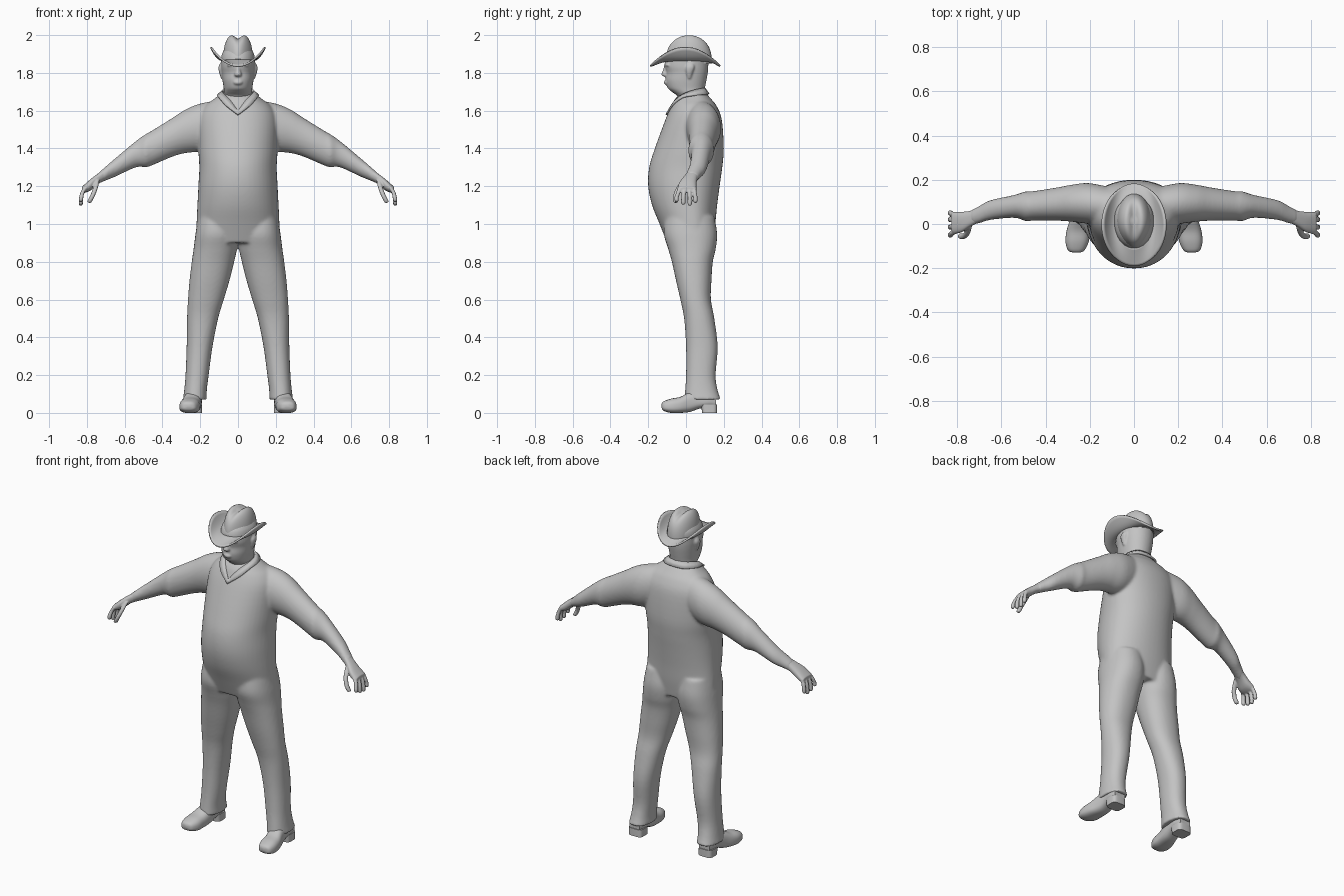
import bpy, bmesh, math

cube = bpy.data.objects.get("Cube")
if cube:
    bpy.data.objects.remove(cube)

grey = bpy.data.materials.new("plain_grey")
grey.diffuse_color = (0.55, 0.55, 0.55, 1)
grey.use_nodes = True
grey.node_tree.nodes["Principled BSDF"].inputs["Base Color"].default_value = (0.55, 0.55, 0.55, 1)


def spline(rows, steps=4):
    """Catmull-Rom interpolation through the rows."""
    out = []
    for i in range(len(rows) - 1):
        a, b, c, d = rows[max(i - 1, 0)], rows[i], rows[i + 1], rows[min(i + 2, len(rows) - 1)]
        for k in range(steps):
            t = k / steps
            out.append([0.5 * (2 * q + (r - p) * t + (2 * p - 5 * q + 4 * r - s) * t * t
                               + (3 * q - p - 3 * r + s) * t ** 3)
                        for p, q, r, s in zip(a, b, c, d)])
    return out + [list(rows[-1])]


def loft(bm, axis, rows, side=1, n=2.0, bias=0.5, seg=32):
    """Closed loft. Row = position on axis, then low/high bounds on the other two axes."""
    rings = []
    for t, u0, u1, v0, v1 in spline(rows):
        cu, ru, cv = (u0 + u1) / 2, (u1 - u0) / 2, v0 + bias * (v1 - v0)
        ring = []
        for k in range(seg):
            a = 2 * math.pi * k / seg
            c, s = math.cos(a), math.sin(a)
            u = cu + ru * math.copysign(abs(c) ** (2 / n), c)
            v = cv + (v1 - cv if s > 0 else cv - v0) * math.copysign(abs(s) ** (2 / n), s)
            x, y, z = {"x": (t, u, v), "y": (u, t, v), "z": (u, v, t)}[axis]
            ring.append(bm.verts.new((x * side, y, z)))
        rings.append(ring)
    for r, q in zip(rings, rings[1:]):
        for k in range(seg):
            m = (k + 1) % seg
            bm.faces.new((r[k], r[m], q[m], q[k]))
    bm.faces.new(rings[0])
    bm.faces.new(rings[-1])


def finish(bm, name, voxel=0, smooth=0):
    """Makes the object, optionally fusing its pieces into one skin."""
    bmesh.ops.recalc_face_normals(bm, faces=bm.faces)
    me = bpy.data.meshes.new(name)
    bm.to_mesh(me)
    bm.free()
    me.materials.append(grey)
    ob = bpy.data.objects.new(name, me)
    bpy.context.collection.objects.link(ob)
    for o in bpy.context.selected_objects:
        o.select_set(False)
    ob.select_set(True)
    bpy.context.view_layer.objects.active = ob
    bpy.ops.object.shade_smooth_by_angle(angle=math.radians(50))
    if voxel:
        m = ob.modifiers.new("fuse", 'REMESH')
        m.mode, m.voxel_size, m.use_smooth_shade = 'VOXEL', voxel, True
        m = ob.modifiers.new("soften", 'SMOOTH')
        m.factor, m.iterations = 0.5, smooth
    return ob


# Body: torso, legs and arms fused into one skin
TORSO = [(1.70, -.08, .08, -.02, .10), (1.66, -.13, .13, -.06, .135), (1.62, -.18, .18, -.08, .165),
         (1.55, -.21, .21, -.11, .19), (1.4, -.21, .21, -.165, .2), (1.3, -.205, .205, -.195, .192),
         (1.2, -.21, .21, -.2, .178), (1.1, -.215, .215, -.18, .165), (1.0, -.22, .22, -.14, .155),
         (.9, -.225, .225, -.1, .14)]
LEG = [(1.04, .01, .21, -.11, .15), (.95, .0, .225, -.118, .165), (.87, .005, .235, -.095, .158),
       (.8, .02, .245, -.075, .142), (.7, .045, .257, -.053, .135), (.6, .075, .265, -.03, .132),
       (.5, .105, .27, -.01, .15), (.35, .135, .272, 0, .168), (.2, .155, .278, 0, .157),
       (.12, .165, .285, -.005, .168), (.07, .165, .292, -.01, .185)]
ARM = [(.08, -.01, .16, 1.42, 1.66), (.2, 0, .185, 1.385, 1.638), (.28, .01, .178, 1.375, 1.605),
       (.35, .015, .165, 1.355, 1.56), (.46, .015, .148, 1.308, 1.492), (.49, .012, .148, 1.30, 1.475),
       (.54, .028, .132, 1.3, 1.44), (.65, .018, .108, 1.25, 1.348), (.7, .003, .082, 1.23, 1.305),
       (.74, -.005, .062, 1.212, 1.27)]
body = bmesh.new()
loft(body, "z", TORSO, n=2.1, bias=.6, seg=48)
for s in (1, -1):
    loft(body, "z", LEG, s, n=2.2)
    loft(body, "x", ARM, s)
finish(body, "clothed_body", .008, 8)

# Hands: palm, four fingers and thumb
PALM = [(.7, .008, .076, 1.235, 1.295), (.74, -.012, .06, 1.212, 1.268),
        (.78, -.038, .055, 1.178, 1.238), (.815, -.042, .055, 1.165, 1.207), (.825, -.035, .05, 1.17, 1.198)]
THUMB = [(1.235, .745, -.008), (1.19, .755, -.04), (1.15, .77, -.055), (1.12, .785, -.055)]


def digit(bm, path, r, s):
    rows = [(z, x - r, x + r, y - r, y + r) for z, x, y in path]
    z, x, y = path[-1]
    rows.append((z - .008, x - r * .4, x + r * .4, y - r * .4, y + r * .4))
    loft(bm, "z", rows, s, seg=12)


for s, label in ((1, "left"), (-1, "right")):
    hand = bmesh.new()
    loft(hand, "x", PALM, s, n=2.4)
    digit(hand, THUMB, .013, s)
    for base, tip, low in ((-.033, -.05, 1.125), (-.008, -.014, 1.11), (.018, .02, 1.105), (.042, .05, 1.12)):
        digit(hand, [(1.195, .805, base), (1.17, .822, base * .6 + tip * .4), (1.14, .83, tip),
                     (low, .832, tip)], .0115, s)
    finish(hand, label + "_hand", .004, 3)

# Head with neck, nose, ears and brow
HEAD = [(1.6, -.07, .07, -.03, .1), (1.67, -.072, .072, -.042, .098), (1.7, -.075, .075, -.075, .097),
        (1.72, -.076, .076, -.097, .1), (1.76, -.082, .082, -.108, .108), (1.8, -.086, .086, -.105, .115),
        (1.84, -.09, .09, -.113, .118), (1.9, -.085, .085, -.1, .118), (1.95, -.05, .05, -.05, .08)]
head = bmesh.new()
loft(head, "z", HEAD, n=2.1, bias=.55, seg=40)
loft(head, "z", [(1.84, -.01, .01, -.115, -.08), (1.81, -.015, .015, -.124, -.08),
                 (1.79, -.021, .021, -.131, -.08), (1.78, -.014, .014, -.118, -.08)], seg=16)
loft(head, "z", [(1.76, -.02, .02, -.112, -.08), (1.75, -.026, .026, -.118, -.08),
                 (1.738, -.02, .02, -.112, -.08)], seg=16)
loft(head, "z", [(1.85, -.055, .055, -.1, -.06), (1.842, -.06, .06, -.116, -.06),
                 (1.832, -.055, .055, -.1, -.06)], n=2.5, seg=24)
for s in (1, -1):
    loft(head, "z", [(1.77, .078, .09, .01, .025), (1.8, .078, .1, 0, .035),
                     (1.83, .078, .104, -.002, .045), (1.85, .078, .095, .01, .04)], s, seg=16)
finish(head, "head", .005, 5)

# Open collar meeting in a V at the front
UPPER = [(0, -.095, 1.6), (.04, -.062, 1.655), (.075, -.015, 1.69), (.083, .04, 1.71),
         (.05, .09, 1.72), (0, .103, 1.72)]
LOWER = [(0, -.108, 1.58), (.065, -.078, 1.63), (.105, -.02, 1.675), (.11, .05, 1.685),
         (.065, .112, 1.69), (0, .124, 1.69)]
collar = bmesh.new()
up, low = ([collar.verts.new(p) for p in spline(row, 3)] for row in (UPPER, LOWER))
for i in range(len(up) - 1):
    collar.faces.new((up[i], up[i + 1], low[i + 1], low[i]))
ob = finish(collar, "collar")
ob.modifiers.new("mirror", 'MIRROR').use_clip = True
ob.modifiers.new("thickness", 'SOLIDIFY').thickness = .01

# Shoes with raised arch and block heel
SHOE = [(-.13, .25, .27, .03, .045), (-.12, .225, .298, .012, .06), (-.08, .205, .31, 0, .075),
        (-.03, .2, .305, 0, .085), (.02, .195, .29, .005, .11), (.07, .192, .28, .022, .12),
        (.12, .19, .28, .03, .12), (.16, .2, .27, .03, .1)]
HEEL = [(0, .19, .28, .085, .165), (.045, .19, .28, .08, .165)]
for s, label in ((1, "left"), (-1, "right")):
    shoe = bmesh.new()
    loft(shoe, "y", SHOE, s, n=2.6, bias=.4)
    loft(shoe, "z", HEEL, s, n=4)
    finish(shoe, label + "_shoe")

# Hat crown: dome with a lengthwise crease, narrower at the front
SEG, LEVELS = 48, 16
crown = bmesh.new()
rings = []
for j in range(LEVELS):
    f = math.pi / 2 * j / LEVELS
    r, h = math.cos(f) ** .6, math.sin(f) ** .9
    ring = []
    for k in range(SEG):
        a = 2 * math.pi * k / SEG
        y = r * math.sin(a)
        x = .08 * r * math.cos(a) * (1 - .25 * max(0, -y) ** 2)
        z = 1.85 + .155 * h - .025 * h ** 4 * math.exp(-(x / .022) ** 2) - .015 * h * y * y
        ring.append(crown.verts.new((x, .015 + .122 * y, z)))
    rings.append(ring)
for r, q in zip(rings, rings[1:]):
    for k in range(SEG):
        m = (k + 1) % SEG
        crown.faces.new((r[k], r[m], q[m], q[k]))
tip = crown.verts.new((0, .015, 1.98))
for k in range(SEG):
    crown.faces.new((rings[-1][k], rings[-1][(k + 1) % SEG], tip))
finish(crown, "hat_crown")

# Hat brim: sides curl up, front and back dip
brim = bmesh.new()
rings = []
for j in range(9):
    t = j / 8
    ring = []
    for k in range(SEG):
        a = 2 * math.pi * k / SEG
        c, s = math.cos(a), math.sin(a)
        z = 1.868 - .032 * t * s * s + c * c * (.08 * t ** 2 - .012 * t)
        ring.append(brim.verts.new((c * (.075 + .068 * t), s * (.115 + .07 * t) + .012 * (1 - t) - .004, z)))
    rings.append(ring)
for r, q in zip(rings, rings[1:]):
    for k in range(SEG):
        m = (k + 1) % SEG
        brim.faces.new((r[k], r[m], q[m], q[k]))
ob = finish(brim, "hat_brim")
m = ob.modifiers.new("thickness", 'SOLIDIFY')
m.thickness, m.offset = .01, 0
